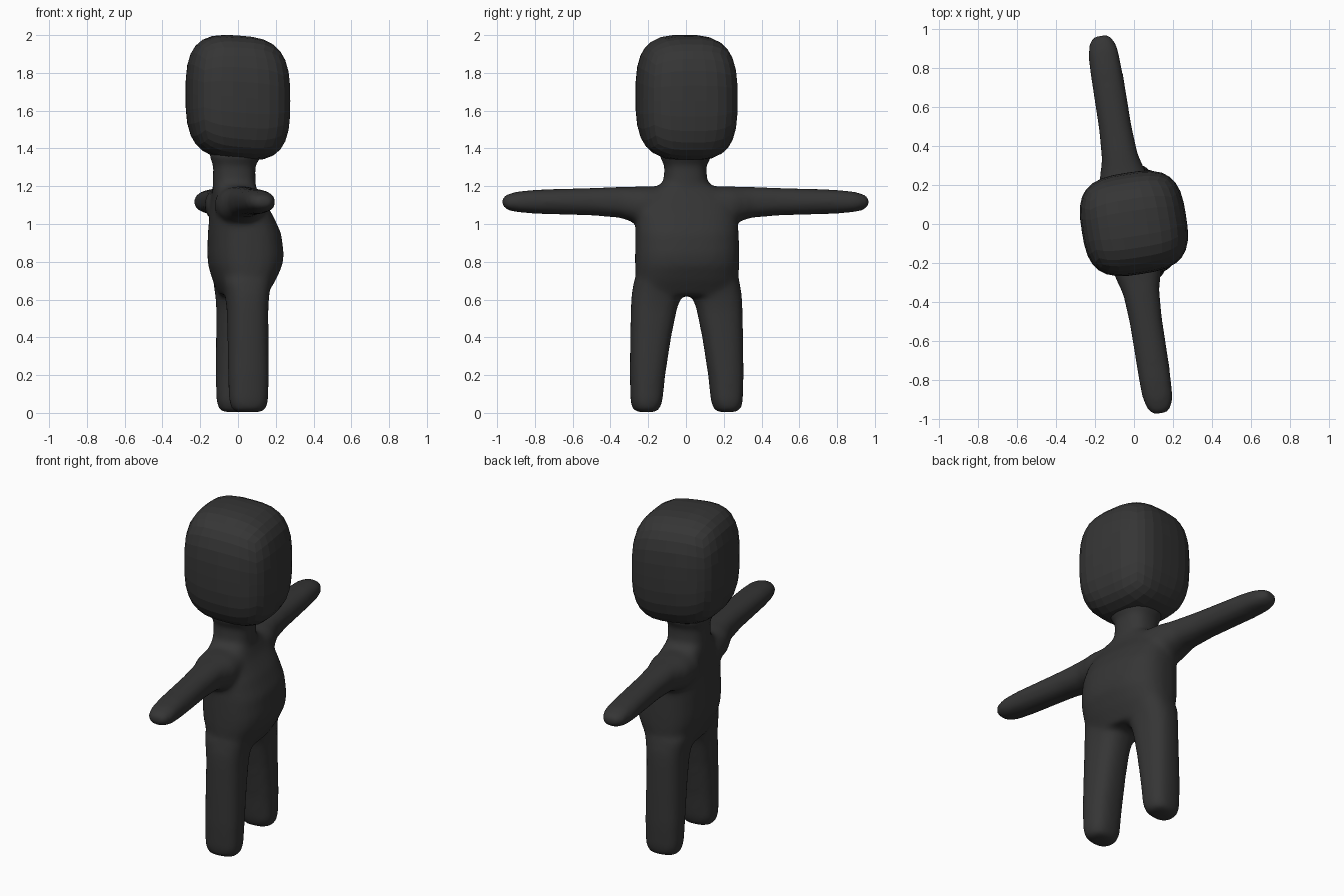
import bpy, bmesh, math

if "Cube" in bpy.data.objects:
    bpy.data.objects.remove(bpy.data.objects["Cube"])

TURN = math.radians(9)      # whole figure is turned slightly; it faces roughly +x
N = 28

mat = bpy.data.materials.new("dark_grey")
mat.diffuse_color = (0.036, 0.036, 0.036, 1)
mat.use_nodes = True
mat.node_tree.nodes["Principled BSDF"].inputs["Base Color"].default_value = mat.diffuse_color


def ring_point(i, p):
    t = 2 * math.pi * i / N
    c, s = math.cos(t), math.sin(t)
    r = (abs(c) ** p + abs(s) ** p) ** (-1 / p)
    return c * r, s * r


def loft(bm, sections, p, place):
    """Closed tube through (position, centre_u, centre_v, half_u, half_v) sections."""
    rings = []
    for w, cu, cv, hu, hv in sections:
        ring = []
        for i in range(N):
            u, v = ring_point(i, p)
            ring.append(bm.verts.new(place(cu + u * hu, cv + v * hv, w)))
        rings.append(ring)
    faces = [bm.faces.new(rings[0]), bm.faces.new(rings[-1])]
    for a, b in zip(rings, rings[1:]):
        for i in range(N):
            j = (i + 1) % N
            faces.append(bm.faces.new((a[i], a[j], b[j], b[i])))
    bmesh.ops.recalc_face_normals(bm, faces=faces)


def add_object(name, bm):
    me = bpy.data.meshes.new(name)
    bm.to_mesh(me)
    bm.free()
    me.materials.append(mat)
    ob = bpy.data.objects.new(name, me)
    bpy.context.collection.objects.link(ob)
    ob.rotation_euler.z = TURN
    return ob


body = bmesh.new()

# Torso with belly: z, back x, front x, half width
torso = [(0.62, -0.09, 0.14, 0.25), (0.70, -0.125, 0.19, 0.272),
         (0.78, -0.15, 0.228, 0.275), (0.84, -0.155, 0.236, 0.275),
         (0.95, -0.152, 0.222, 0.273), (1.05, -0.142, 0.175, 0.27),
         (1.13, -0.135, 0.12, 0.255), (1.185, -0.13, 0.095, 0.19),
         (1.21, -0.13, 0.088, 0.13)]
loft(body, [(z, (b + f) / 2, 0, (f - b) / 2, h) for z, b, f, h in torso],
     2.6, lambda u, v, w: (u, v, w))

# Neck
loft(body, [(1.12, -0.02, 0, 0.115, 0.12), (1.22, -0.02, 0, 0.112, 0.115),
            (1.31, -0.02, 0, 0.11, 0.11), (1.345, -0.015, 0, 0.13, 0.13),
            (1.38, -0.01, 0, 0.14, 0.14)],
     2.5, lambda u, v, w: (u, v, w))

# Legs: z, inner y, outer y, half depth
leg = [(0.004, 0.165, 0.265, 0.07), (0.02, 0.148, 0.288, 0.09),
       (0.06, 0.133, 0.298, 0.103), (0.2, 0.118, 0.302, 0.107),
       (0.4, 0.086, 0.30, 0.107), (0.55, 0.055, 0.297, 0.108),
       (0.62, 0.03, 0.293, 0.115), (0.70, 0.02, 0.28, 0.13)]
# Arms: y, centre z, half depth, half height
arm = [(0.12, 1.10, 0.13, 0.10), (0.24, 1.10, 0.125, 0.10),
       (0.29, 1.105, 0.11, 0.092), (0.35, 1.115, 0.094, 0.082),
       (0.5, 1.118, 0.084, 0.073), (0.8, 1.118, 0.082, 0.064),
       (0.9, 1.117, 0.078, 0.055), (0.955, 1.116, 0.062, 0.042),
       (0.98, 1.116, 0.038, 0.024)]
for side in (-1, 1):
    loft(body, [(z, 0.023, (a + b) / 2, d, (b - a) / 2) for z, a, b, d in leg],
         2.6, lambda u, v, w: (u, side * v, w))
    loft(body, [(y, -0.018, z, d, h) for y, z, d, h in arm],
         2.3, lambda u, v, w: (u, side * w, v))

# Fuse the body parts into one soft skin
body_ob = add_object("body", body)
remesh = body_ob.modifiers.new("fuse", 'REMESH')
remesh.mode = 'VOXEL'
remesh.voxel_size = 0.016
remesh.use_smooth_shade = True
soft = body_ob.modifiers.new("soften", 'SMOOTH')
soft.factor = 0.5
soft.iterations = 10

# Head: rounded box with visible facets, tipped slightly forward
head = bmesh.new()
bmesh.ops.create_cube(head, size=2)
bmesh.ops.subdivide_edges(head, edges=head.edges[:], cuts=7, use_grid_fill=True)
P = 3.1
for v in head.verts:
    q = v.co / sum(abs(c) ** P for c in v.co) ** (1 / P)
    x, y, z = q.x * 0.27, q.y * 0.262, q.z * 0.329
    v.co = (x, y + 0.003, 1.669 + z - 0.07 * x)
bmesh.ops.recalc_face_normals(head, faces=head.faces[:])
add_object("head", head)
